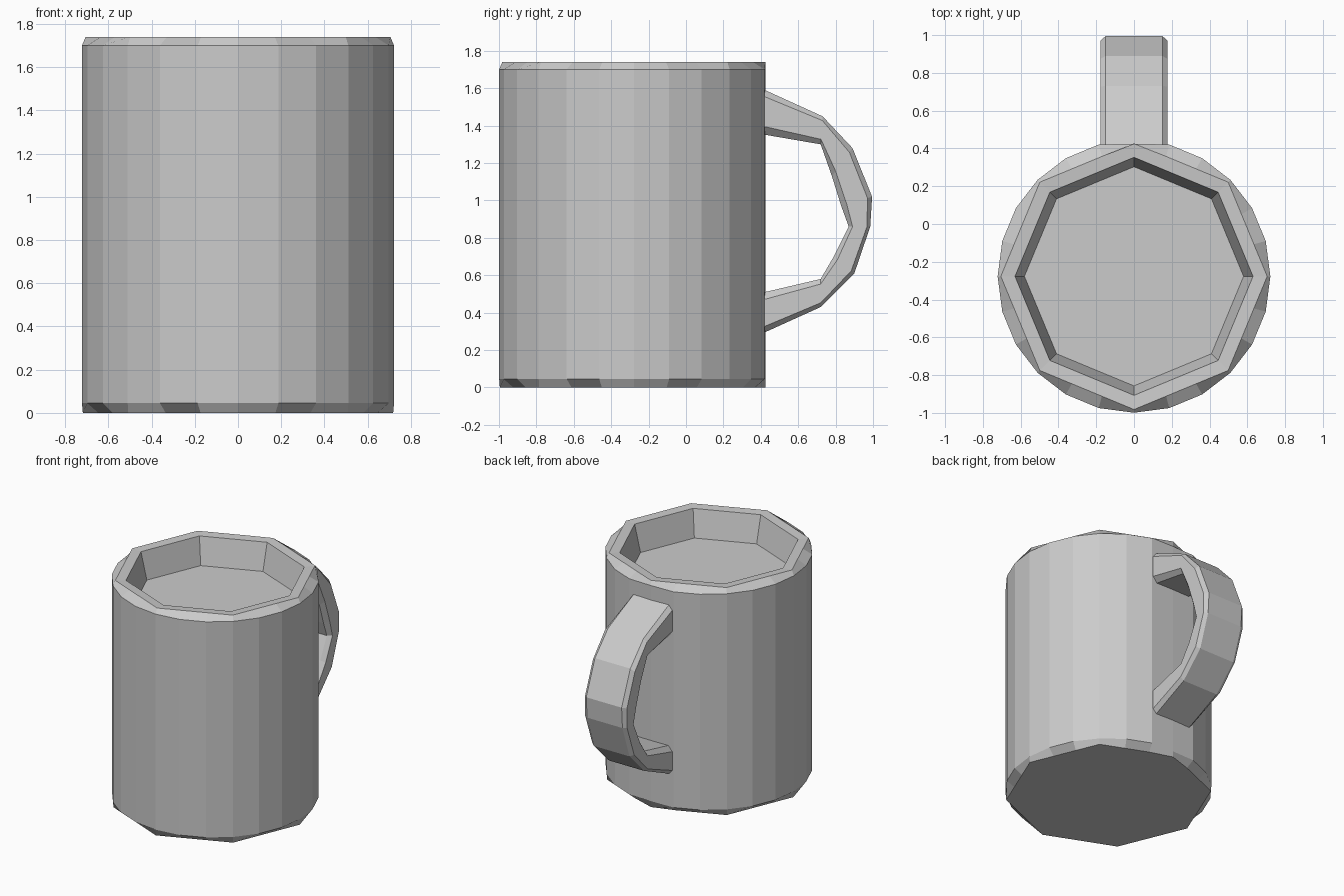
import bpy, bmesh
from math import cos, sin, radians

cube = bpy.data.objects.get("Cube")
if cube:
    bpy.data.objects.remove(cube, do_unlink=True)

# One plain grey for the whole mug
grey = bpy.data.materials.new("light grey")
grey.use_nodes = True
grey.diffuse_color = (0.6, 0.6, 0.6, 1)
grey.node_tree.nodes["Principled BSDF"].inputs["Base Color"].default_value = (0.6, 0.6, 0.6, 1)

SIDES = 24
CENTRE_Y = -0.277
BACK_Y = 0.425


def ring(radius, z, octagon=False):
    """Ring of points, either round or lying on the edges of an octagon."""
    points = []
    for i in range(SIDES):
        a = 360 / SIDES * i
        r = radius
        if octagon:
            r *= cos(radians(22.5)) / cos(radians(a % 45 - 22.5))
        y = CENTRE_Y + r * sin(radians(a))
        points.append((r * cos(radians(a)), min(y, BACK_Y), z))
    return points


def loft(name, sections):
    """Join equal closed sections with faces and cap both ends."""
    bm = bmesh.new()
    loops = [[bm.verts.new(p) for p in s] for s in sections]
    for a, b in zip(loops, loops[1:]):
        for i in range(len(a)):
            j = (i + 1) % len(a)
            bm.faces.new((a[i], a[j], b[j], b[i]))
    bm.faces.new(loops[0])
    bm.faces.new(loops[-1])
    bmesh.ops.recalc_face_normals(bm, faces=bm.faces)
    mesh = bpy.data.meshes.new(name)
    bm.to_mesh(mesh)
    bm.free()
    mesh.materials.append(grey)
    obj = bpy.data.objects.new(name, mesh)
    bpy.context.collection.objects.link(obj)
    return obj


# Body: chamfered foot, straight wall, chamfered rim, octagonal well and floor
loft("mug_body", [
    ring(0.718, 0, True),
    ring(0.722, 0.045),
    ring(0.722, 1.7),
    ring(0.705, 1.74, True),
    ring(0.63, 1.735, True),
    ring(0.58, 1.53, True),
])

# Handle: (outer y, outer z, inner y, inner z) along the grip
grip = [
    (0.40, 1.60, 0.40, 1.355),
    (0.73, 1.45, 0.72, 1.30),
    (0.89, 1.28, 0.78, 1.13),
    (0.995, 1.02, 0.83, 0.97),
    (0.985, 0.86, 0.87, 0.86),
    (0.90, 0.61, 0.79, 0.70),
    (0.72, 0.43, 0.72, 0.58),
    (0.40, 0.285, 0.40, 0.505),
]
# Half section: (half width, fraction from outer to inner side)
half = [(0.15, 0), (0.178, 0.15), (0.178, 0.82), (0.145, 1)]
profile = half + [(-x, t) for x, t in reversed(half)]

loft("handle", [
    [(x, oy + (iy - oy) * t, oz + (iz - oz) * t) for x, t in profile]
    for oy, oz, iy, iz in grip
])
